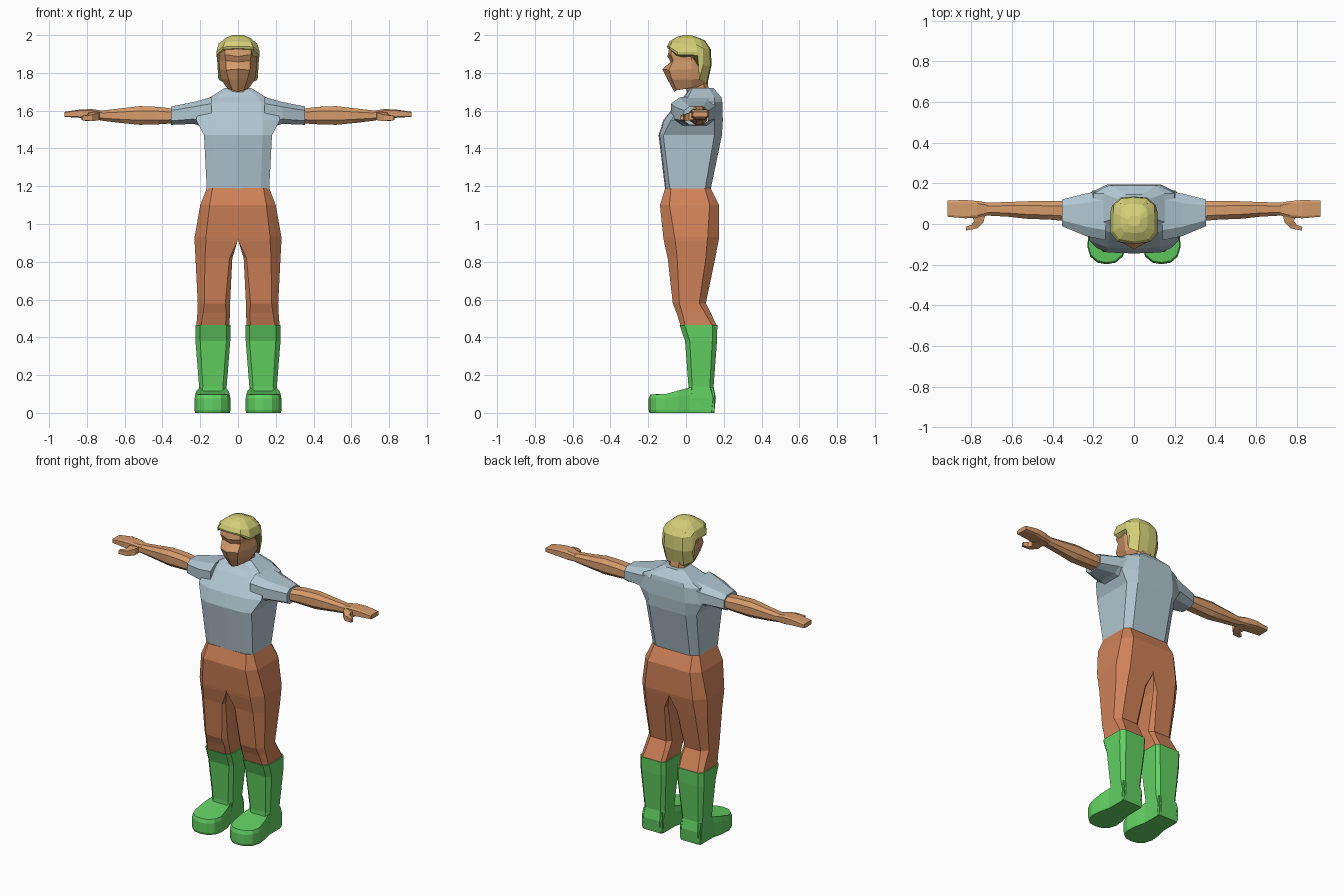
import bpy, bmesh


def material(name, rgb):
    m = bpy.data.materials.new(name)
    lin = [(c / 255 / 12.92) if c < 11 else ((c / 255 + 0.055) / 1.055) ** 2.4 for c in rgb]
    m.diffuse_color = (*lin, 1)
    return m


SKIN = material("skin", (214, 156, 108))
SHIRT = material("pale_blue_cloth", (178, 199, 210))
TROUSER = material("rust_cloth", (208, 130, 88))
BOOT = material("green_rubber", (98, 208, 98))
HAIR = material("blond_hair", (212, 207, 120))


def loft(name, rings, mat, mirror=False):
    """Skin closed rings of 3D points; faces lying on the mirror plane are dropped."""
    bm = bmesh.new()
    vs = [[bm.verts.new(p) for p in r] for r in rings]
    n = len(vs[0])
    for a, b in zip(vs, vs[1:]):
        for i in range(n):
            j = (i + 1) % n
            bm.faces.new((a[i], a[j], b[j], b[i]))
    bm.faces.new(vs[0])
    bm.faces.new(vs[-1])
    bmesh.ops.recalc_face_normals(bm, faces=bm.faces)
    if mirror:
        mid = [f for f in bm.faces if all(abs(v.co.x) < 1e-4 for v in f.verts)]
        bmesh.ops.delete(bm, geom=mid, context='FACES')
    me = bpy.data.meshes.new(name)
    bm.to_mesh(me)
    bm.free()
    me.materials.append(mat)
    ob = bpy.data.objects.new(name, me)
    bpy.context.collection.objects.link(ob)
    if mirror:
        mod = ob.modifiers.new("mirror", 'MIRROR')
        mod.use_clip = True
    return ob


def sym(half):
    """Complete a half ring that starts and ends on x = 0."""
    return half + [(-x, y, z) for x, y, z in reversed(half[1:-1])]


def torso_ring(z, xf, xs, yf, ysf, ysb, yb):
    return sym([(0, yf, z), (xf, yf + .005, z), (xs, ysf, z), (xs, ysb, z), (xf, yb, z), (0, yb, z)])


def leg_ring(z, xi, xo, yf, yb, ci=0.0, co=0.04):
    """Box section with chamfered outer and inner corners."""
    return [(xi + ci, yf, z), (xo - co, yf, z), (xo, yf + co, z), (xo, yb - co, z),
            (xo - co, yb, z), (xi + ci, yb, z), (xi, yb - ci, z), (xi, yf + ci, z)]


def arm_ring(x, y0, y1, z0, z1, c=0.25):
    dy, dz = (y1 - y0) * c, (z1 - z0) * c
    return [(x, y0 + dy, z0), (x, y1 - dy, z0), (x, y1, z0 + dz), (x, y1, z1 - dz),
            (x, y1 - dy, z1), (x, y0 + dy, z1), (x, y0, z1 - dz), (x, y0, z0 + dz)]


# Shirt body, flaring out under the arms
loft("shirt_body", [
    torso_ring(1.18, .12, .165, -.11, -.085, .10, .13),
    torso_ring(1.47, .13, .18, -.145, -.12, .15, .19),
    torso_ring(1.55, .13, .222, -.12, -.08, .15, .195),
    torso_ring(1.645, .12, .20, -.045, -.01, .15, .192),
    torso_ring(1.67, .11, .15, -.015, .01, .15, .188),
    torso_ring(1.72, .04, .07, .02, .035, .12, .145)], SHIRT)

# Sleeves
loft("sleeve", [
    arm_ring(.14, -.08, .17, 1.50, 1.672, .2),
    arm_ring(.235, -.06, .15, 1.53, 1.646, .22),
    arm_ring(.355, -.01, .12, 1.525, 1.622, .22)], SHIRT, True)

# Arms, running into a flat mitten hand
loft("arm", [
    arm_ring(.34, .015, .112, 1.533, 1.610),
    arm_ring(.42, .022, .112, 1.528, 1.620),
    arm_ring(.52, .025, .112, 1.525, 1.624),
    arm_ring(.62, .036, .108, 1.535, 1.612),
    arm_ring(.73, .042, .105, 1.548, 1.600)], SKIN, True)
loft("hand", [
    arm_ring(.72, .042, .105, 1.550, 1.600, .2),
    arm_ring(.77, .030, .113, 1.553, 1.608, .15),
    arm_ring(.83, .028, .118, 1.562, 1.607, .12),
    arm_ring(.918, .036, .115, 1.567, 1.594, .12)], SKIN, True)
loft("thumb", [
    [(.73, .05, 1.555), (.80, .05, 1.555), (.80, .05, 1.595), (.73, .05, 1.595)],
    [(.74, .01, 1.548), (.787, .015, 1.548), (.787, .015, 1.588), (.74, .01, 1.588)],
    [(.772, -.022, 1.545), (.80, -.005, 1.545), (.80, -.005, 1.578), (.772, -.022, 1.578)],
    [(.825, -.032, 1.55), (.828, -.014, 1.55), (.828, -.014, 1.572), (.825, -.032, 1.572)]],
    SKIN, True)

# Trousers: one half, joined at the middle and parting at the crotch
loft("trousers", [
    leg_ring(1.19, 0, .165, -.11, .13, 0, .03),
    leg_ring(1.10, 0, .20, -.138, .175, 0, .05),
    leg_ring(.93, 0, .23, -.12, .175, 0, .06),
    leg_ring(.91, .002, .23, -.117, .172, 0, .06),
    leg_ring(.82, .03, .225, -.097, .155, .015, .05),
    leg_ring(.58, .042, .213, -.07, .105, .025, .035),
    leg_ring(.53, .042, .215, -.05, .13, .02, .03),
    leg_ring(.465, .046, .22, -.03, .162, .02, .025)], TROUSER, True)

# Boot shafts
loft("boot_shaft", [
    leg_ring(.466, .04, .226, -.034, .166, .02, .025),
    leg_ring(.38, .041, .225, -.005, .164, .02, .025),
    leg_ring(.14, .06, .206, .013, .146, .02, .02),
    leg_ring(.08, .062, .208, .01, .158, .015, .015),
    leg_ring(.0, .065, .205, .01, .15, .015, .015)], BOOT, True)

# Boot feet: rounded toe outline, top rising towards the ankle
half_foot = [(0, -.198), (.045, -.19), (.08, -.16), (.095, -.11), (.088, -.04), (.073, .02), (.07, .152), (0, .152)]
outline = half_foot + [(-x, y) for x, y in reversed(half_foot[1:-1])]


def foot_ring(scale, z, slope=0.0):
    return [(.135 + x * scale, -.02 + (y + .02) * scale,
             z + slope * min(1, max(0, (y + .12) / .14))) for x, y in outline]


loft("boot_foot", [foot_ring(.97, 0), foot_ring(1, .015), foot_ring(1, .075, .02),
                   foot_ring(.95, .098, .036)], BOOT, True)

# Neck
loft("neck", [torso_ring(1.66, .03, .055, .01, .03, .10, .125),
              torso_ring(1.80, .03, .055, -.01, .02, .09, .11)], SKIN)

# Head: chin, jaw, nose, recessed eye line, brow, crown
loft("head", [
    sym([(0, -.062, 1.70), (.03, -.05, 1.708), (.06, .03, 1.722), (.05, .09, 1.73), (0, .10, 1.73)]),
    sym([(0, -.098, 1.765), (.05, -.075, 1.765), (.09, .03, 1.765), (.07, .10, 1.77), (0, .11, 1.77)]),
    sym([(0, -.125, 1.82), (.062, -.09, 1.815), (.098, .03, 1.82), (.075, .11, 1.82), (0, .12, 1.82)]),
    sym([(0, -.082, 1.858), (.065, -.068, 1.865), (.10, .03, 1.865), (.075, .11, 1.86), (0, .12, 1.86)]),
    sym([(0, -.098, 1.887), (.07, -.08, 1.897), (.10, .03, 1.90), (.075, .11, 1.90), (0, .12, 1.90)]),
    sym([(0, -.085, 1.95), (.065, -.07, 1.95), (.09, .03, 1.95), (.065, .10, 1.95), (0, .11, 1.95)])], SKIN)

# Hair: short fringe, raised over the ears, long at the back
loft("hair", [
    sym([(0, -.098, 1.93), (.08, -.085, 1.925), (.112, -.045, 1.895), (.112, .062, 1.893),
         (.104, .07, 1.765), (.06, .108, 1.74), (0, .113, 1.74)]),
    sym([(0, -.10, 1.94), (.08, -.088, 1.938), (.115, -.045, 1.91), (.115, .06, 1.91),
         (.108, .09, 1.84), (.065, .13, 1.84), (0, .135, 1.84)]),
    sym([(0, -.086, 1.968), (.07, -.075, 1.962), (.102, -.035, 1.955), (.102, .055, 1.95),
         (.10, .09, 1.93), (.062, .125, 1.925), (0, .132, 1.925)]),
    sym([(0, -.045, 1.992), (.045, -.04, 1.988), (.065, -.015, 1.985), (.066, .04, 1.982),
         (.062, .075, 1.976), (.045, .095, 1.972), (0, .10, 1.972)]),
    sym([(0, -.01, 2.0), (.02, -.008, 2.0), (.03, 0, 2.0), (.03, .02, 2.0),
         (.025, .03, 1.998), (.02, .04, 1.996), (0, .04, 1.996)])], HAIR)
